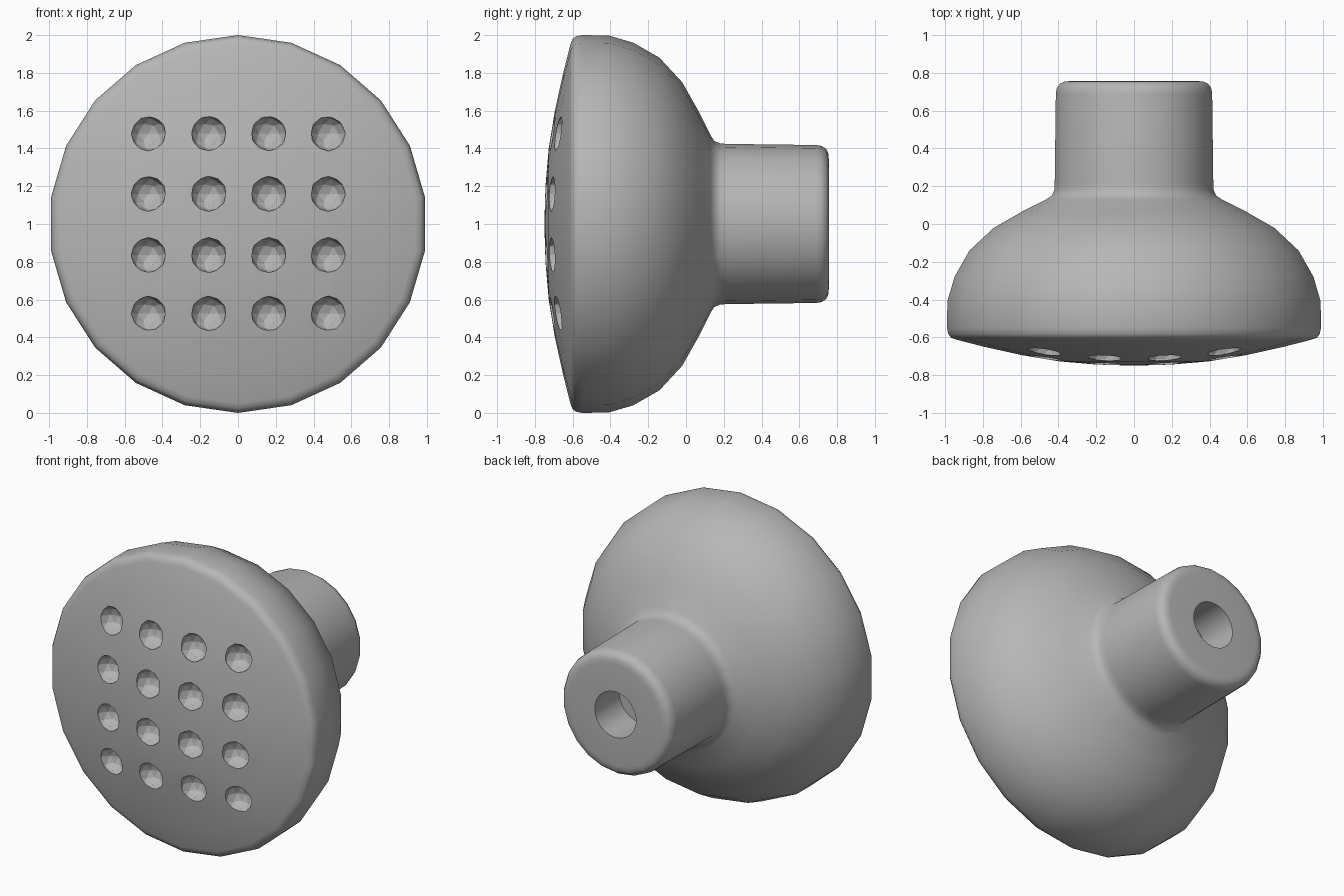
import bpy, bmesh, math
from mathutils import Matrix, Vector

if "Cube" in bpy.data.objects:
    bpy.data.objects.remove(bpy.data.objects["Cube"])

SIDES = 22


def make_object(name, bm):
    mesh = bpy.data.meshes.new(name)
    bmesh.ops.recalc_face_normals(bm, faces=bm.faces[:])
    bm.to_mesh(mesh)
    bm.free()
    ob = bpy.data.objects.new(name, mesh)
    bpy.context.collection.objects.link(ob)
    return ob


def lathe(name, profile):
    """Revolve (radius, y) points about the y axis at z = 1."""
    bm = bmesh.new()
    rings = []
    for r, y in profile:
        n = 1 if r == 0 else SIDES
        rings.append([bm.verts.new((r * math.sin(math.tau * i / SIDES), y,
                                    1 + r * math.cos(math.tau * i / SIDES)))
                      for i in range(n)])
    for a, b in zip(rings, rings[1:]):
        for i in range(SIDES):
            j = (i + 1) % SIDES
            quad = [a[i % len(a)], a[j % len(a)], b[j % len(b)], b[i % len(b)]]
            bm.faces.new(list(dict.fromkeys(quad)))
    return make_object(name, bm)


# Domed face, bell body, neck and blind inlet bore in one profile
profile = [
    (0, -0.75), (0.2, -0.744), (0.4, -0.727), (0.6, -0.694), (0.8, -0.65),
    (0.95, -0.612), (0.978, -0.602), (0.993, -0.583), (1.0, -0.55),
    (0.998, -0.41), (0.96, -0.28), (0.88, -0.14), (0.75, -0.02),
    (0.6, 0.065), (0.47, 0.13), (0.44, 0.15), (0.426, 0.18),
    (0.424, 0.22), (0.418, 0.69), (0.413, 0.719), (0.397, 0.742),
    (0.375, 0.753), (0.345, 0.756),
    (0.155, 0.756), (0.155, 0.49), (0, 0.49),
]
head = lathe("shower_head", profile)

# Round nozzle dimples in a 4 x 4 grid
centres = [Vector((x, -0.748 + 0.135 * (x * x + (z - 1) ** 2), z))
           for x in (-0.475, -0.155, 0.163, 0.478)
           for z in (0.525, 0.835, 1.16, 1.48)]
bm = bmesh.new()
for c in centres:
    bmesh.ops.create_icosphere(bm, subdivisions=2, radius=0.094,
                               matrix=Matrix.Translation(c))
cutter = make_object("nozzle_cutter", bm)
cutter.hide_render = True

mod = head.modifiers.new("nozzles", 'BOOLEAN')
mod.operation = 'DIFFERENCE'
mod.solver = 'EXACT'
mod.object = cutter
bpy.context.view_layer.objects.active = head
head.select_set(True)
bpy.ops.object.modifier_apply(modifier=mod.name)
bpy.data.objects.remove(cutter)
bpy.ops.object.shade_smooth_by_angle(angle=math.radians(45))

# The dimples stay faceted
for poly in head.data.polygons:
    pts = [head.data.vertices[i].co for i in poly.vertices]
    if any(all((p - c).length < 0.097 for p in pts) for c in centres):
        poly.use_smooth = False

# Mid grey plastic
grey = bpy.data.materials.new("mid_grey")
grey.diffuse_color = (0.47, 0.47, 0.47, 1)
grey.use_nodes = True
grey.node_tree.nodes["Principled BSDF"].inputs["Base Color"].default_value = grey.diffuse_color
head.data.materials.clear()
head.data.materials.append(grey)
